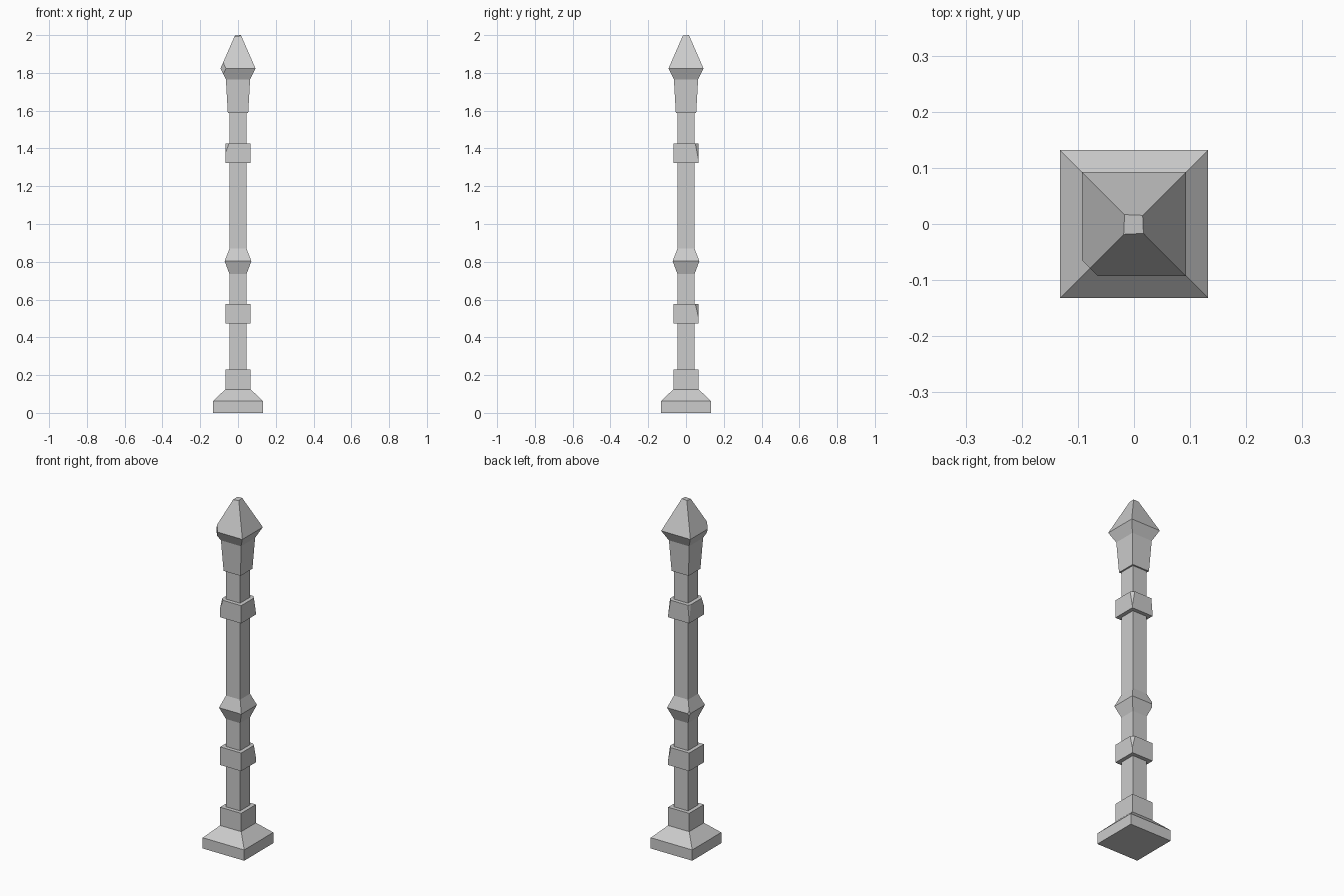
import bpy, bmesh
from mathutils import Vector

if "Cube" in bpy.data.objects:
    bpy.data.objects.remove(bpy.data.objects["Cube"])


def square_stack(name, profile, chips=()):
    """Square column from (half width, z) rings; chips are (point, outward normal) planes."""
    bm = bmesh.new()
    rings = [[bm.verts.new((sx * r, sy * r, z))
              for sx, sy in ((-1, -1), (1, -1), (1, 1), (-1, 1))] for r, z in profile]
    for low, high in zip(rings, rings[1:]):
        for i in range(4):
            j = (i + 1) % 4
            bm.faces.new((low[i], low[j], high[j], high[i]))
    bm.faces.new(rings[0][::-1])
    bm.faces.new(rings[-1])
    # knock off corners with flat cuts and close the holes
    for point, normal in chips:
        cut = bmesh.ops.bisect_plane(bm, geom=bm.verts[:] + bm.edges[:] + bm.faces[:],
                                     plane_co=point, plane_no=normal, clear_outer=True)
        edges = [e for e in cut["geom_cut"] if isinstance(e, bmesh.types.BMEdge)]
        bmesh.ops.holes_fill(bm, edges=edges, sides=0)
    bmesh.ops.recalc_face_normals(bm, faces=bm.faces[:])
    mesh = bpy.data.meshes.new(name)
    bm.to_mesh(mesh)
    bm.free()
    obj = bpy.data.objects.new(name, mesh)
    bpy.context.collection.objects.link(obj)
    return obj


def top_chip(sx, sy, r, z, wx, wy, drop):
    """Plane that removes a top corner: wx, wy along the edges, drop down the corner."""
    return (Vector((sx * r, sy * r, z - drop)),
            Vector((sx / wx, sy / wy, 1 / drop)))


def side_chip(sx, sy, reach):
    """Vertical plane across a corner, at |x| + |y| = reach."""
    return (Vector((sx * reach / 2, sy * reach / 2, 0)), Vector((sx, sy, 0)))


R = 0.067

# stepped foot and plinth block
square_stack("base", [(0.132, 0), (0.132, 0.062), (R, 0.125), (R, 0.23)])

# shaft with its pointed ring
square_stack("shaft", [(0.045, 0.2), (0.045, 0.735), (0.071, 0.803),
                       (0.045, 0.87), (0.045, 1.62)],
             [side_chip(-1, 1, 0.13)])

# chipped square collars
square_stack("lower_collar", [(R, 0.473), (R, 0.577)],
             [top_chip(1, 1, R, 0.577, 0.018, 0.018, 0.075)])
square_stack("upper_collar", [(R, 1.323), (R, 1.425)],
             [top_chip(1, 1, R, 1.425, 0.016, 0.018, 0.09),
              top_chip(-1, -1, R, 1.425, 0.019, 0.02, 0.05),
              top_chip(-1, 1, R, 1.425, 0.008, 0.016, 0.09)])

# flared head with pointed cap
square_stack("head", [(0.054, 1.588), (0.064, 1.765), (0.093, 1.823), (0.0155, 2.0)],
             [side_chip(-1, -1, 0.157),
              top_chip(-1, -1, 0.0155, 2.0, 0.06, 0.06, 0.006)])
